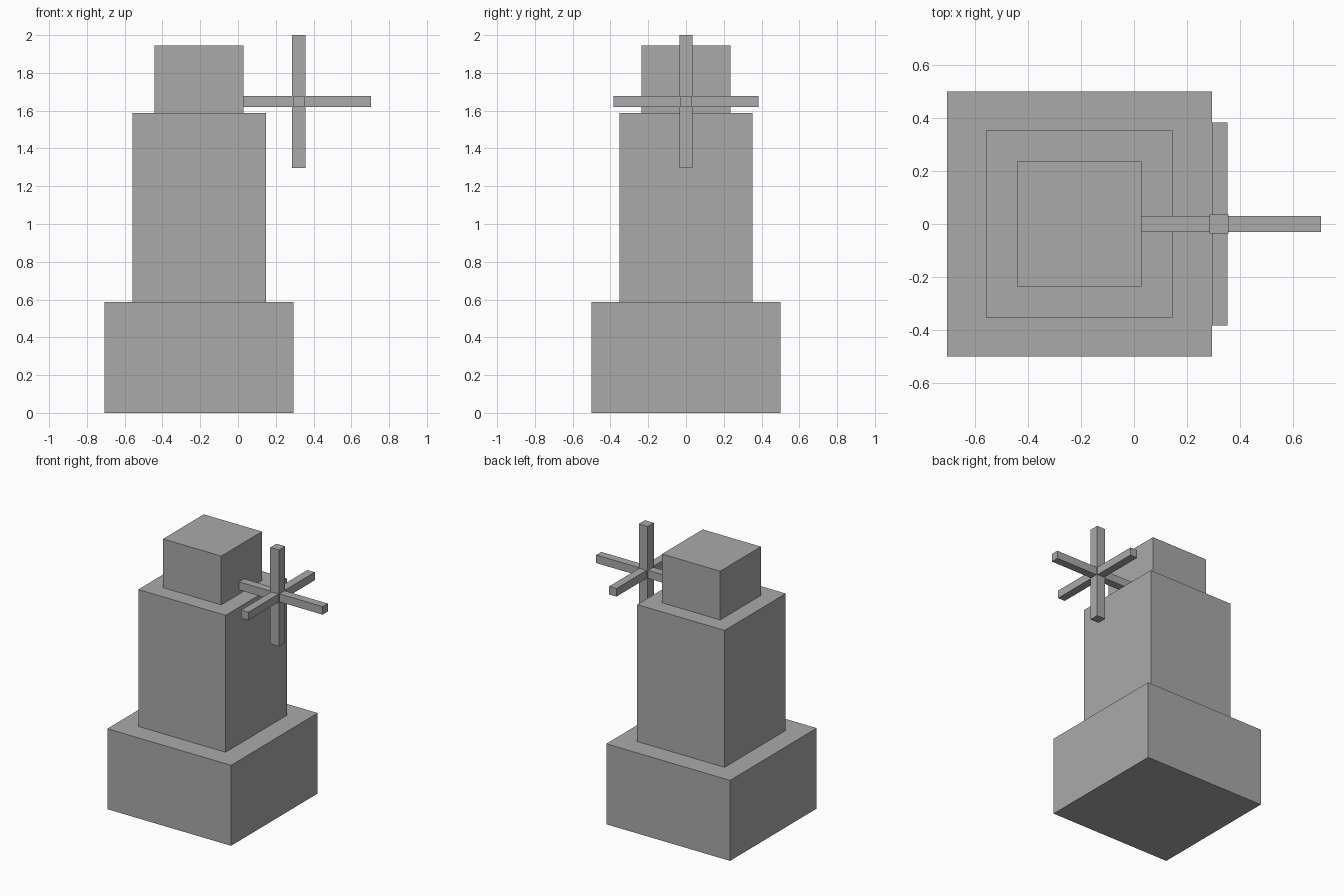
import bpy

# Remove the default cube
cube = bpy.data.objects.get("Cube")
if cube:
    bpy.data.objects.remove(cube, do_unlink=True)

# Single stone grey material
GREY = (0.4, 0.4, 0.4, 1)
stone = bpy.data.materials.new("stone_grey")
stone.use_nodes = True
stone.diffuse_color = GREY
stone.node_tree.nodes["Principled BSDF"].inputs["Base Color"].default_value = GREY


def block(name, center, size):
    """Flat-sided box with its scale applied."""
    bpy.ops.mesh.primitive_cube_add(size=1, location=center)
    obj = bpy.context.object
    obj.name = name
    obj.scale = size
    bpy.ops.object.transform_apply(location=False, rotation=False, scale=True)
    obj.data.materials.append(stone)
    return obj


# Stepped tower: name, width, height
TOWER_X = -0.206
z = 0
for name, width, height in (("tower_base", 1.0, 0.588),
                            ("tower_body", 0.706, 1.0),
                            ("tower_cap", 0.47, 0.356)):
    block(name, (TOWER_X, 0, z + height / 2), (width, width, height))
    z += height

# Axle running out of the cap, and the crossed sails around it
HUB_X, HUB_Z = 0.321, 1.648
block("axle", (0.366, 0, HUB_Z), (0.678, 0.059, 0.059))
block("cross_sail", (0.323, 0, HUB_Z), (0.059, 0.765, 0.059))
block("upright_sail", (HUB_X, 0, HUB_Z), (0.071, 0.071, 0.704))
